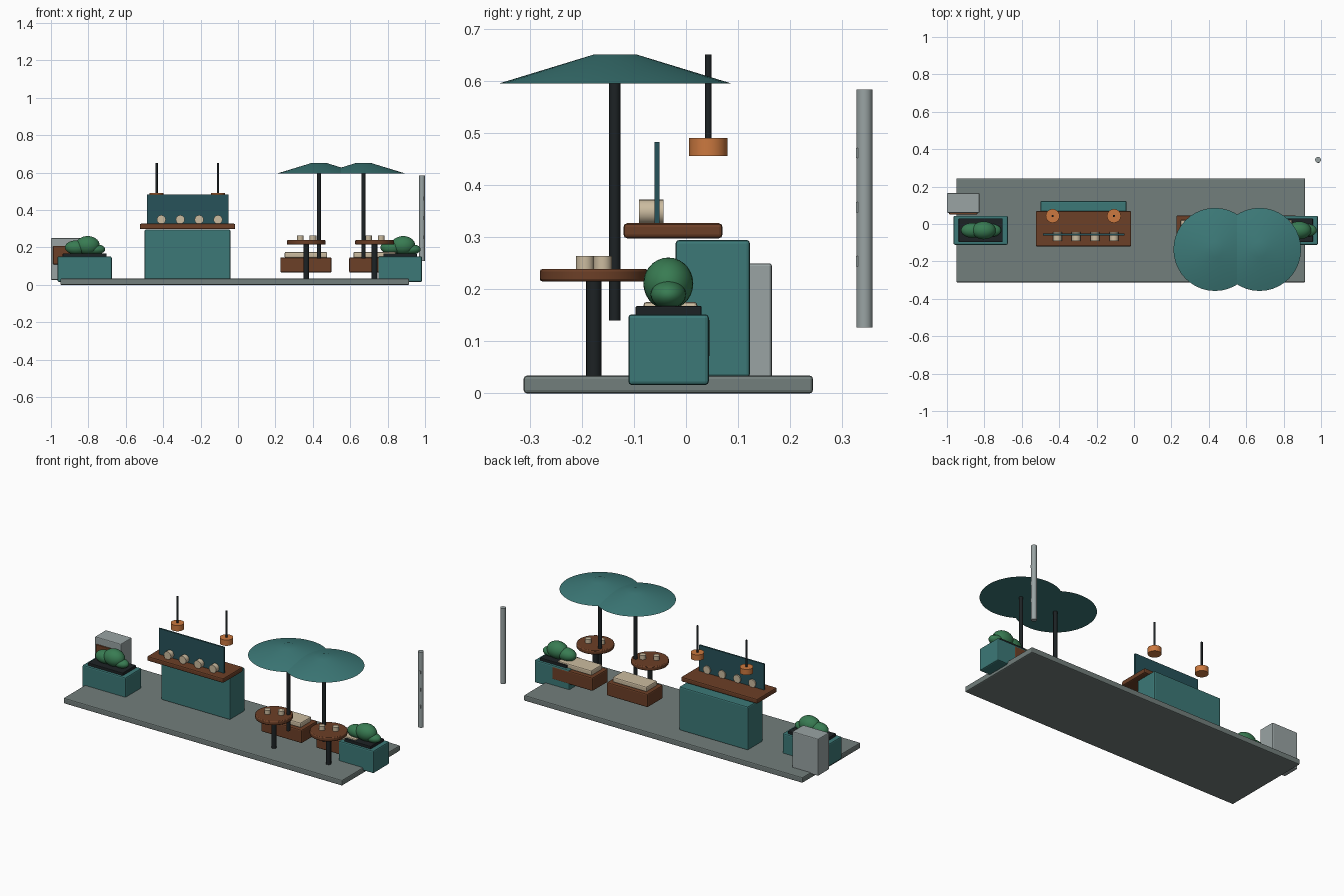
import bpy, math

if "Cube" in bpy.data.objects:
    bpy.data.objects.remove(bpy.data.objects["Cube"])

def mat(name, r, g, b):
    m = bpy.data.materials.new(name)
    m.diffuse_color = (r, g, b, 1)
    m.use_nodes = True
    m.node_tree.nodes["Principled BSDF"].inputs["Base Color"].default_value = m.diffuse_color
    return m

TEAL = mat("teal", 0.045, 0.19, 0.185)
DARK_TEAL = mat("dark_teal", 0.02, 0.085, 0.1)
WOOD = mat("wood", 0.15, 0.05, 0.02)
CREAM = mat("cream", 0.6, 0.5, 0.35)
BLACK = mat("black", 0.012, 0.016, 0.018)
COPPER = mat("copper", 0.6, 0.19, 0.05)
GREEN = mat("green", 0.04, 0.2, 0.085)
STONE = mat("stone", 0.17, 0.21, 0.2)
METAL = mat("metal", 0.32, 0.37, 0.37)

def finish(name, m, bevel=0, smooth=False):
    o = bpy.context.object
    o.name = name
    o.data.materials.append(m)
    if smooth:
        bpy.ops.object.shade_smooth_by_angle(angle=math.radians(35))
    if bevel:
        b = o.modifiers.new("bevel", 'BEVEL')
        b.width, b.segments = bevel, 2
        b.limit_method = 'ANGLE'
        b.angle_limit = math.radians(50)
    return o

def box(name, x, y, z, m, bevel=0):
    """Box from (min, max) ranges."""
    bpy.ops.mesh.primitive_cube_add(size=1, location=[sum(r) / 2 for r in (x, y, z)])
    o = bpy.context.object
    o.scale = [r[1] - r[0] for r in (x, y, z)]
    bpy.ops.object.transform_apply(location=False, rotation=False, scale=True)
    return finish(name, m, bevel)

def tube(name, x, y, z, r, m, top=None, sides=24, bevel=0):
    """Upright cylinder or frustum over the z range."""
    bpy.ops.mesh.primitive_cone_add(vertices=sides, radius1=r, radius2=r if top is None else top,
                                    depth=z[1] - z[0], location=(x, y, (z[0] + z[1]) / 2))
    return finish(name, m, bevel, True)

def blob(name, loc, scale):
    bpy.ops.mesh.primitive_uv_sphere_add(segments=24, ring_count=14, radius=1, location=loc)
    bpy.context.object.scale = scale
    bpy.ops.object.transform_apply(location=False, rotation=False, scale=True)
    finish(name, GREEN, 0, True)

# Paved platform
box("platform", (-0.95, 0.915), (-0.312, 0.244), (0, 0.034), STONE, 0.006)

# Service counter with back panel and cups lying along y
box("counter_body", (-0.5, -0.04), (-0.02, 0.123), (0.03, 0.295), TEAL, 0.007)
box("counter_top", (-0.525, -0.015), (-0.12, 0.07), (0.298, 0.327), WOOD, 0.007)
box("counter_panel", (-0.487, -0.052), (-0.061, -0.051), (0.322, 0.483), DARK_TEAL)
for x in (-0.41, -0.309, -0.208, -0.107):
    bpy.ops.mesh.primitive_cylinder_add(vertices=16, radius=0.024, depth=0.047,
                                        location=(x, -0.067, 0.349), rotation=(math.pi / 2, 0, 0))
    finish("counter_cup", CREAM, 0, True)

# Hanging lamps
for x in (-0.435, -0.107):
    tube("lamp_shade", x, 0.043, (0.456, 0.491), 0.037, COPPER)
    tube("lamp_rod", x, 0.043, (0.48, 0.651), 0.006, BLACK, sides=12)

# Parasols
for x in (0.433, 0.671):
    tube("parasol_canopy", x, -0.136, (0.596, 0.651), 0.222, TEAL, top=0.042, sides=40)
    tube("parasol_pole", x, -0.137, (0.14, 0.61), 0.011, BLACK, sides=16)

# Round tables with two cups each
for x in (0.365, 0.73):
    tube("table_top", x, -0.177, (0.215, 0.239), 0.104, WOOD, sides=32, bevel=0.005)
    tube("table_leg", x, -0.177, (0.03, 0.22), 0.015, BLACK, sides=16)
    for dx, dy in ((-0.032, -0.017), (0.036, 0.017)):
        tube("table_cup", x + dx, -0.177 + dy, (0.239, 0.264), 0.0175, CREAM, sides=16)

# Benches with cushions
for x in (0.363, 0.731):
    box("bench", (x - 0.137, x + 0.137), (-0.105, 0.045), (0.066, 0.147), WOOD, 0.007)
    box("bench_cushion", (x - 0.114, x + 0.114), (-0.082, 0.022), (0.145, 0.176), CREAM, 0.007)

# Planters with soil and shrubs
for x, half in ((-0.82, 0.145), (0.867, 0.117)):
    box("planter", (x - half, x + half), (-0.111, 0.044), (0.016, 0.152), TEAL, 0.007)
    s = half - 0.028
    box("planter_soil", (x - s, x + s), (-0.097, 0.03), (0.148, 0.168), BLACK, 0.003)
    blob("shrub_middle", (x + 0.016, -0.034, 0.211), (0.065, 0.048, 0.05))
    blob("shrub_left", (x - 0.045, -0.034, 0.2), (0.06, 0.04, 0.038))
    blob("shrub_right", (x + 0.06, -0.034, 0.19), (0.05, 0.034, 0.027))

# Utility cabinet with wooden front panel
box("cabinet", (-1.0, -0.826), (0.06, 0.165), (0.026, 0.25), METAL, 0.005)
box("cabinet_panel", (-0.988, -0.838), (0.05, 0.062), (0.11, 0.208), WOOD, 0.003)

# Free-standing post with small studs
tube("post", 0.984, 0.343, (0.127, 0.584), 0.0155, METAL)
for z in (0.254, 0.358, 0.462):
    box("post_stud", (0.981, 0.993), (0.327, 0.333), (z - 0.01, z + 0.01), METAL)
